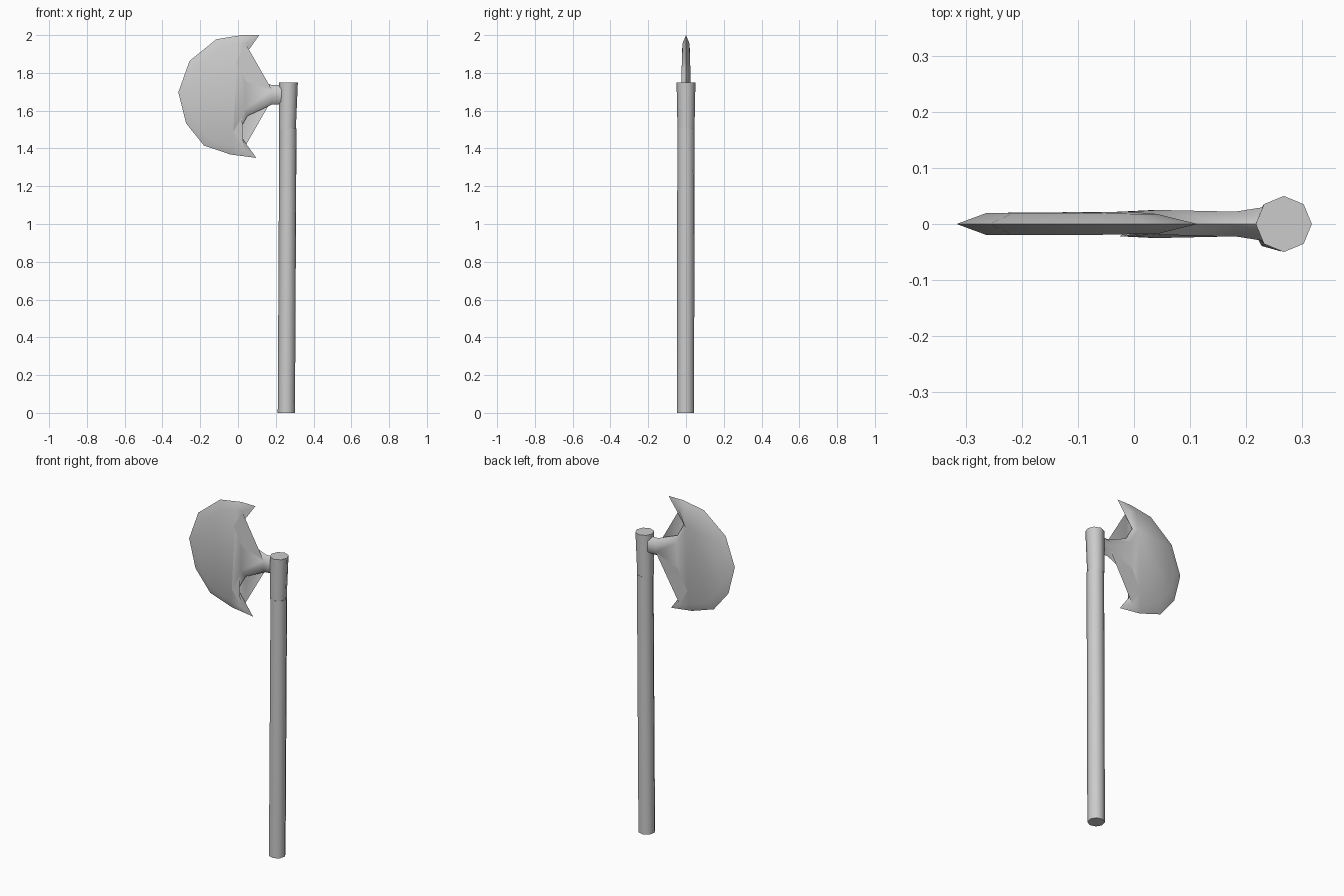
import bpy, bmesh, math

if "Cube" in bpy.data.objects:
    bpy.data.objects.remove(bpy.data.objects["Cube"])


def finish(name, bm, angle=40):
    bmesh.ops.recalc_face_normals(bm, faces=bm.faces)
    me = bpy.data.meshes.new(name)
    bm.to_mesh(me)
    bm.free()
    ob = bpy.data.objects.new(name, me)
    bpy.context.collection.objects.link(ob)
    bpy.ops.object.select_all(action='DESELECT')
    ob.select_set(True)
    bpy.context.view_layer.objects.active = ob
    bpy.ops.object.shade_smooth_by_angle(angle=math.radians(angle))
    return ob


def loft(name, rings, sides=8, turn=0.0):
    """Closed tube through rings of (x, y, z, radius)."""
    bm = bmesh.new()
    loops = []
    for x, y, z, r in rings:
        loops.append([bm.verts.new((x + r * math.cos(turn + 2 * math.pi * i / sides),
                                    y + r * math.sin(turn + 2 * math.pi * i / sides), z))
                      for i in range(sides)])
    for a, b in zip(loops, loops[1:]):
        for i in range(sides):
            j = (i + 1) % sides
            bm.faces.new((a[i], a[j], b[j], b[i]))
    bm.faces.new(loops[0])
    bm.faces.new(loops[-1])
    return finish(name, bm, 50)


# shaft, leaning very slightly
loft("shaft", [(0.256, -0.003, 0.0, 0.046), (0.264, 0.0, 1.505, 0.046)], turn=0.12)

# flared eight-sided socket
loft("socket", [(0.261, 0, 1.5, 0.045), (0.267, 0, 1.75, 0.05)])

# blade: sharp rim (x, z) paired with raised cheek (x, z, half thickness)
profile = [
    ((0.25, 1.735), (0.25, 1.715, 0.033)),
    ((0.18, 1.735), (0.18, 1.71, 0.022)),
    ((0.055, 1.785), (0.045, 1.755, 0.025)),
    ((0.013, 1.86), (-0.012, 1.855, 0.022)),
    ((0.113, 2.0), (0.04, 1.955, 0.018)),
    ((0.02, 2.0), (0.0, 1.957, 0.018)),
    ((-0.115, 1.978), (-0.095, 1.93, 0.020)),
    ((-0.257, 1.863), (-0.215, 1.83, 0.020)),
    ((-0.316, 1.697), (-0.262, 1.69, 0.020)),
    ((-0.275, 1.533), (-0.23, 1.555, 0.020)),
    ((-0.18, 1.415), (-0.155, 1.457, 0.020)),
    ((-0.04, 1.368), (-0.03, 1.41, 0.018)),
    ((0.097, 1.35), (0.03, 1.397, 0.018)),
    ((0.0, 1.485), (-0.025, 1.487, 0.022)),
    ((0.05, 1.572), (0.035, 1.605, 0.025)),
    ((0.18, 1.632), (0.18, 1.66, 0.022)),
    ((0.25, 1.635), (0.25, 1.655, 0.033)),
]
bm = bmesh.new()
rim = [bm.verts.new((x, 0, z)) for (x, z), _ in profile]
n = len(rim)
for side in (-1, 1):
    cheek = [bm.verts.new((x, side * t, z)) for _, (x, z, t) in profile]
    for i in range(n):
        j = (i + 1) % n
        bm.faces.new((rim[i], rim[j], cheek[j], cheek[i]))
    face = bm.faces.new(cheek)
    bmesh.ops.triangulate(bm, faces=[face])
finish("axe_blade", bm, 60)
